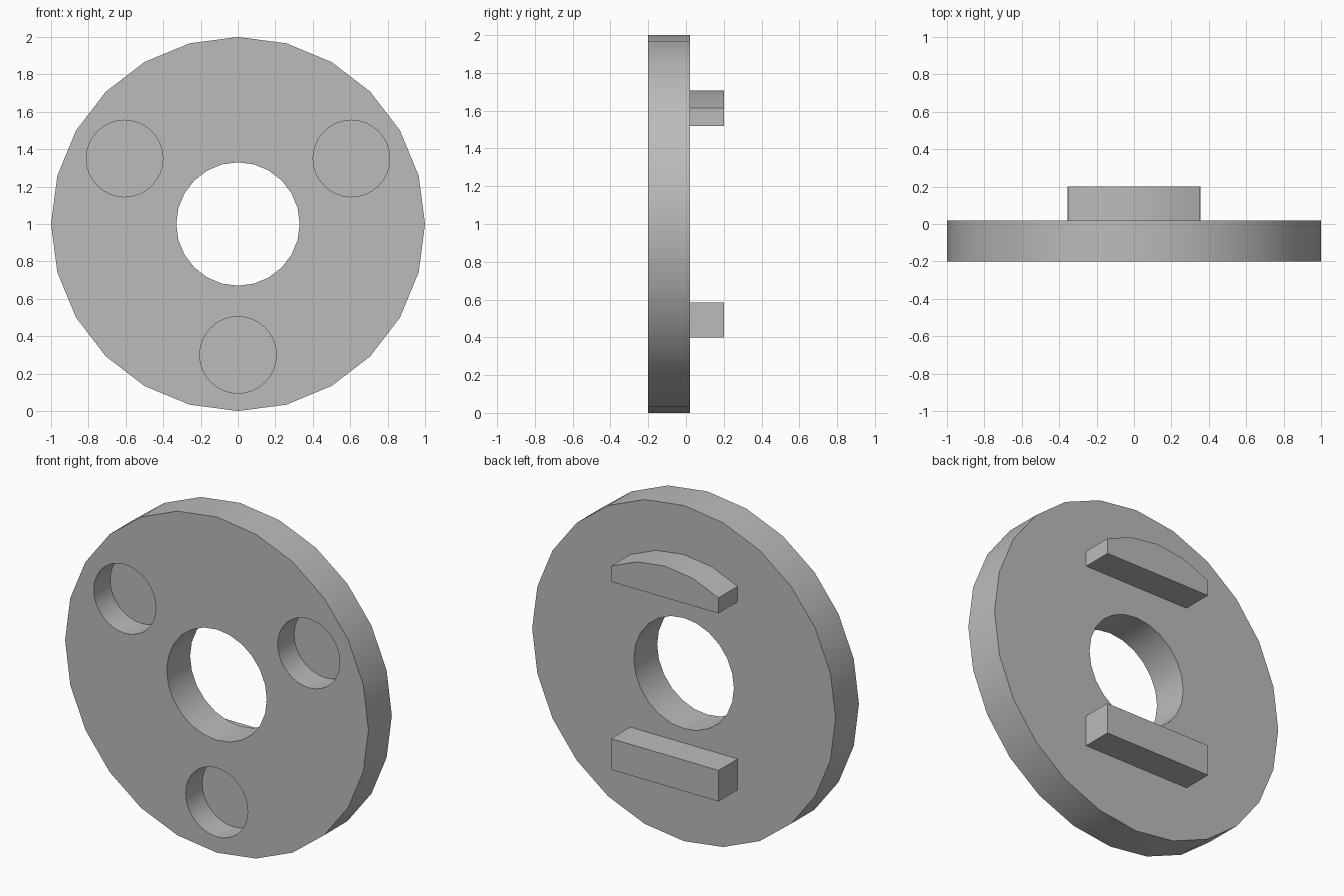
import bpy, bmesh, math

if "Cube" in bpy.data.objects:
    bpy.data.objects.remove(bpy.data.objects["Cube"])

grey = bpy.data.materials.new("plain grey")
grey.diffuse_color = (0.5, 0.5, 0.5, 1)
grey.use_nodes = True
grey.node_tree.nodes["Principled BSDF"].inputs["Base Color"].default_value = grey.diffuse_color


def prism(name, outline, y0, y1):
    """Extrude an x-z outline from y0 to y1."""
    bm = bmesh.new()
    face = bm.faces.new([bm.verts.new((x, y0, z)) for x, z in outline])
    ext = bmesh.ops.extrude_face_region(bm, geom=[face])
    moved = [v for v in ext["geom"] if isinstance(v, bmesh.types.BMVert)]
    bmesh.ops.translate(bm, verts=moved, vec=(0, y1 - y0, 0))
    bmesh.ops.recalc_face_normals(bm, faces=bm.faces)
    mesh = bpy.data.meshes.new(name)
    bm.to_mesh(mesh)
    bm.free()
    mesh.materials.append(grey)
    ob = bpy.data.objects.new(name, mesh)
    bpy.context.collection.objects.link(ob)
    return ob


def circle(r, n, cx=0.0, cz=1.0):
    return [(cx + r * math.sin(math.tau * i / n), cz + r * math.cos(math.tau * i / n))
            for i in range(n)]


def select_only(ob):
    bpy.ops.object.select_all(action='DESELECT')
    ob.select_set(True)
    bpy.context.view_layer.objects.active = ob


# Wheel-shaped plate
BACK = 0.02
disc = prism("disc", circle(1.0, 24), -0.2, BACK)

# Through bore and three blind pockets in the front
cutters = [prism("bore_cutter", circle(0.33, 24), -0.4, 0.4)]
for k in range(3):
    a = math.radians(60 + 120 * k)
    cutters.append(prism("pocket_cutter",
                         circle(0.205, 32, 0.7 * math.sin(a), 1 + 0.7 * math.cos(a)),
                         -0.4, -0.045))
select_only(disc)
for c in cutters:
    mod = disc.modifiers.new("cut", 'BOOLEAN')
    mod.operation = 'DIFFERENCE'
    mod.solver = 'EXACT'
    mod.object = c
    bpy.ops.object.modifier_apply(modifier=mod.name)
    bpy.data.objects.remove(c, do_unlink=True)

# Lower straight bar on the back
prism("lower_bar", [(-0.355, 0.4), (0.355, 0.4), (0.355, 0.585), (-0.355, 0.585)], BACK, 0.2)

# Upper bar with an arched top, concentric with the disc
arc = [(0.708 * math.sin(math.radians(d)), 1 + 0.708 * math.cos(math.radians(d)))
       for d in range(-30, 31, 15)]
upper = prism("upper_bar", [(arc[-1][0], 1.52), (arc[0][0], 1.52)] + arc, BACK, 0.2)

for ob in (disc, upper):
    select_only(ob)
    bpy.ops.object.shade_smooth_by_angle(angle=math.radians(30))
